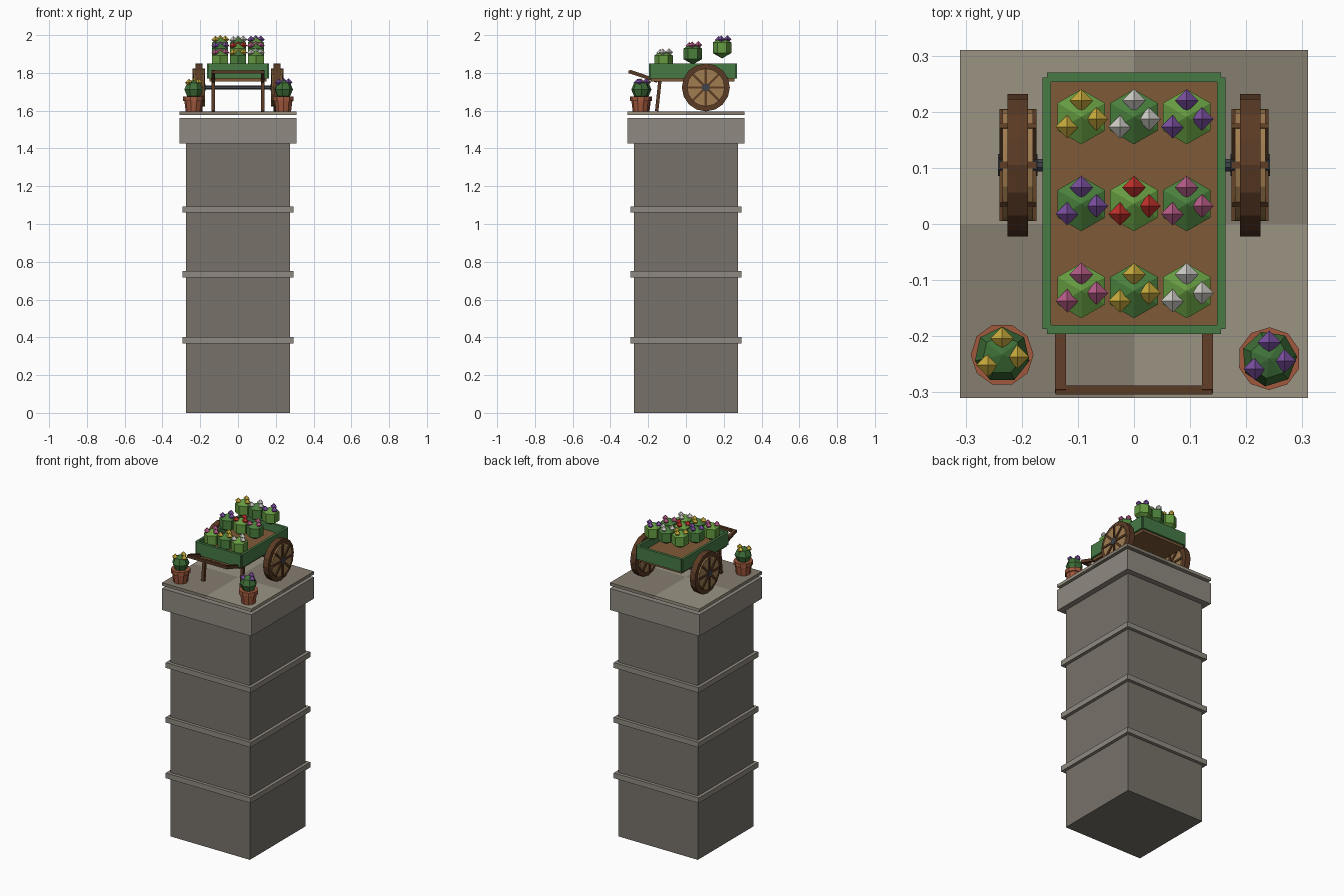
import bpy, math
from mathutils import Vector, Matrix

if "Cube" in bpy.data.objects:
    bpy.data.objects.remove(bpy.data.objects["Cube"])

MATS = {}

def mat(hexcol):
    if hexcol not in MATS:
        m = bpy.data.materials.new("col_" + hexcol)
        srgb = [int(hexcol[i:i + 2], 16) / 255 for i in (0, 2, 4)]
        m.diffuse_color = [((c + 0.055) / 1.055) ** 2.4 for c in srgb] + [1]
        m.use_nodes = True
        m.node_tree.nodes["Principled BSDF"].inputs["Base Color"].default_value = m.diffuse_color
        MATS[hexcol] = m
    return MATS[hexcol]

def make(name, verts, faces, col, matrix=None):
    me = bpy.data.meshes.new(name)
    me.from_pydata(verts, [], faces)
    if matrix is not None:
        me.transform(matrix)
    me.materials.append(mat(col))
    ob = bpy.data.objects.new(name, me)
    bpy.context.collection.objects.link(ob)
    return ob

def box(name, x, y, z, col, matrix=None):
    v = [(a, b, c) for a in x for b in y for c in z]
    f = [(0, 1, 3, 2), (4, 6, 7, 5), (0, 4, 5, 1), (2, 3, 7, 6), (0, 2, 6, 4), (1, 5, 7, 3)]
    return make(name, v, f, col, matrix)

def beam(name, a, b, w, col):
    # square bar between two points
    a, b = Vector(a), Vector(b)
    d = b - a
    m = Matrix.Translation(a) @ d.to_track_quat('Z', 'Y').to_matrix().to_4x4()
    return box(name, (-w / 2, w / 2), (-w / 2, w / 2), (0, d.length), col, m)

def lathe(name, profile, n, col, loc=(0, 0, 0), phase=0.0, rot=None, closed=False):
    # revolve (radius, height) points; radius 0 makes a pole
    verts, rings, faces = [], [], []
    for r, h in profile:
        k = 1 if r == 0 else n
        rings.append([len(verts) + i for i in range(k)])
        verts += [(r * math.cos(phase + math.tau * i / n), r * math.sin(phase + math.tau * i / n), h)
                  for i in range(k)]
    pairs = list(zip(rings, rings[1:])) + ([(rings[-1], rings[0])] if closed else [])
    for p, q in pairs:
        for i in range(n):
            f = [p[i % len(p)], p[(i + 1) % len(p)], q[(i + 1) % len(q)], q[i % len(q)]]
            faces.append(tuple(dict.fromkeys(f)))
    m = Matrix.Translation(loc)
    if rot is not None:
        m = m @ rot
    return make(name, verts, faces, col, m)

def ball(name, r, n, rings, col, loc, phase):
    prof = [(0 if i in (0, rings) else r * math.sin(math.pi * i / rings),
             -r * math.cos(math.pi * i / rings)) for i in range(rings + 1)]
    return lathe(name, prof, n, col, loc, phase)

def block(name, h, z0, z1, col):
    return box(name, (-h, h), (-h, h), (z0, z1), col)

# Stone tower, bands and cap
block("tower", 0.275, 0, 1.43, "77726A")
for i, z in enumerate((0.368, 0.717, 1.06)):
    block(f"tower_band_{i}", 0.295, z, z + 0.033, "8F8980")
block("tower_cap", 0.31, 1.425, 1.56, "8F8980")

# Checkered paving
for i, (sx, sy) in enumerate(((-1, -1), (-1, 1), (1, -1), (1, 1))):
    box(f"paving_{i}", sorted((0, sx * 0.31)), sorted((0, sy * 0.31)), (1.577, 1.596),
        "9B9484" if sx * sy < 0 else "857D70")

# Cart bed
GREEN, WOOD, DARK, IRON = "477A45", "7F5A38", "5A3A24", "3F444C"
box("cart_floor", (-0.15, 0.15), (-0.185, 0.258), (1.755, 1.80), WOOD)
for s in (-1, 1):
    box("cart_side", sorted((s * 0.148, s * 0.163)), (-0.187, 0.261), (1.77, 1.85), GREEN)
box("cart_front_board", (-0.155, 0.155), (-0.196, -0.18), (1.77, 1.85), GREEN)
box("cart_back_board", (-0.155, 0.155), (0.253, 0.27), (1.77, 1.85), GREEN)

# Legs and handles
for s in (-1, 1):
    beam("cart_leg", (s * 0.132, -0.155, 1.597), (s * 0.132, -0.138, 1.76), 0.018, DARK)
    beam("cart_handle", (s * 0.131, -0.15, 1.757), (s * 0.131, -0.298, 1.807), 0.019, DARK)
box("handle_bar", (-0.14, 0.14), (-0.304, -0.288), (1.796, 1.813), DARK)

# Axle and wheels
WY, WZ = 0.105, 1.723
sideways = Matrix.Rotation(math.pi / 2, 4, 'Y')
lathe("axle", [(0, -0.22), (0.012, -0.22), (0.012, 0.22), (0, 0.22)], 8, IRON,
      (0, WY, WZ), math.pi / 8, sideways)
for s in (-1, 1):
    c = (s * 0.207, WY, WZ)
    lathe("wheel_rim", [(0.1, -0.018), (0.127, -0.018), (0.127, 0.018), (0.1, 0.018)], 16, DARK,
          c, 0, sideways, True)
    lathe("wheel_disc", [(0, -0.027), (0.1, -0.027), (0.1, 0.027), (0, 0.027)], 16, "A07C50",
          c, 0, sideways)
    lathe("wheel_hub", [(0, -0.035), (0.021, -0.035), (0.021, 0.035), (0, 0.035)], 8, IRON,
          c, math.pi / 8, sideways)
    for k in range(4):
        m = Matrix.Translation(c) @ Matrix.Rotation(k * math.pi / 4, 4, 'X')
        box("wheel_spoke", (-0.033, 0.033), (-0.1, 0.1), (-0.006, 0.006), "5F3F26", m)

# Blossoms: three octahedra on each bush
def blossoms(x, y, z, col):
    for dx, dy, dz in ((0, 0.029, 0), (-0.025, -0.018, -0.004), (0.027, -0.004, -0.002)):
        ball("blossom", 0.021, 4, 2, col, (x + dx, y + dy, z + dz), 0)

YEL, WHI, PUR, RED, PNK = "C9AC3C", "CFCDC6", "7A4FA0", "C0302A", "B85C88"
rows = ((-0.119, 1.864, (PNK, YEL, WHI)),
        (0.036, 1.901, (PUR, RED, PNK)),
        (0.191, 1.933, (YEL, WHI, PUR)))
for j, (y, z, cols) in enumerate(rows):
    for i, col in enumerate(cols):
        x = (i - 1) * 0.094
        ball("cart_bush", 0.0565, 6, 3, "649A40" if (i + j) % 2 == 0 else "4A7F3C",
             (x, y, z), math.pi / 2)
        blossoms(x, y, z + 0.046, col)

# Terracotta pots with bushes
for x, y, col, ph in ((-0.235, -0.233, YEL, 0.0), (0.241, -0.24, PUR, 0.3)):
    lathe("flower_pot", [(0, 1.596), (0.042, 1.596), (0.049, 1.652), (0.056, 1.652),
                         (0.056, 1.676), (0, 1.676)], 10, "A0583C", (x, y, 0), ph)
    ball("pot_bush", 0.05, 7, 4, "3F7038", (x, y, 1.712), math.pi / 2 + ph)
    blossoms(x, y, 1.752, col)
